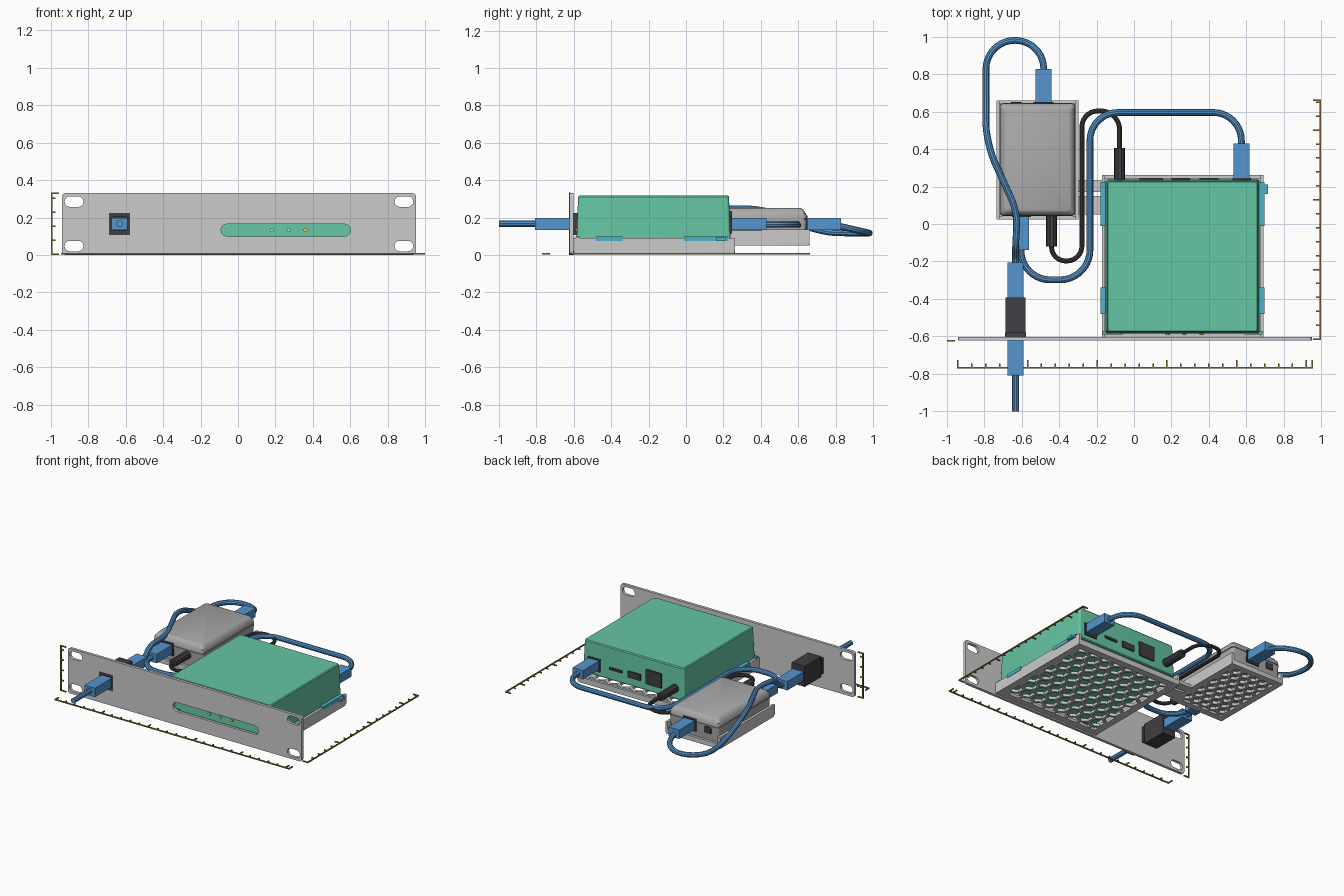
import bpy, bmesh, math
from mathutils import Vector, Matrix

if "Cube" in bpy.data.objects:
    bpy.data.objects.remove(bpy.data.objects["Cube"])


def mat(name, c):
    m = bpy.data.materials.new(name)
    m.diffuse_color = (*c, 1)
    m.use_nodes = True
    m.node_tree.nodes["Principled BSDF"].inputs["Base Color"].default_value = m.diffuse_color
    return m


GREEN = mat("green", (0.13, 0.56, 0.37))
BLUE = mat("blue", (0.09, 0.3, 0.61))
DARK = mat("dark", (0.05, 0.05, 0.055))
CYAN = mat("cyan", (0.08, 0.45, 0.6))
GOLD = mat("gold", (0.3, 0.21, 0.04))
YELLOW = mat("yellow", (0.85, 0.65, 0.05))
PALE = mat("pale_green", (0.35, 0.8, 0.6))
GREY = mat("grey", (0.4, 0.4, 0.4))


def add(name, mesh, m=None, smooth=False):
    ob = bpy.data.objects.new(name, mesh)
    bpy.context.collection.objects.link(ob)
    if m:
        mesh.materials.append(m)
    if smooth:
        bpy.ops.object.select_all(action='DESELECT')
        ob.select_set(True)
        bpy.context.view_layer.objects.active = ob
        bpy.ops.object.shade_smooth_by_angle()
    return ob


def boxes(name, spans, m=None):
    """One object from several (x0, x1, y0, y1, z0, z1) boxes."""
    bm = bmesh.new()
    for x0, x1, y0, y1, z0, z1 in spans:
        bmesh.ops.create_cube(bm, size=1, matrix=Matrix.Translation(
            ((x0 + x1) / 2, (y0 + y1) / 2, (z0 + z1) / 2)) @ Matrix.Diagonal(
            (x1 - x0, y1 - y0, z1 - z0, 1)))
    me = bpy.data.meshes.new(name)
    bm.to_mesh(me)
    return add(name, me, m)


def rrect(x0, x1, y0, y1, r, n=6):
    pts = []
    for k, (cx, cy) in enumerate([(x1 - r, y1 - r), (x0 + r, y1 - r), (x0 + r, y0 + r), (x1 - r, y0 + r)]):
        for i in range(n + 1):
            a = math.pi / 2 * (k + i / n)
            pts.append((cx + r * math.cos(a), cy + r * math.sin(a)))
    return pts


def curve_mesh(name, cu, matrix=Matrix()):
    ob = bpy.data.objects.new(name, cu)
    bpy.context.collection.objects.link(ob)
    dg = bpy.context.evaluated_depsgraph_get()
    me = bpy.data.meshes.new_from_object(ob.evaluated_get(dg))
    bpy.data.objects.remove(ob)
    me.transform(matrix)
    bm = bmesh.new()
    bm.from_mesh(me)
    bmesh.ops.remove_doubles(bm, verts=bm.verts, dist=1e-5)
    bmesh.ops.recalc_face_normals(bm, faces=bm.faces)
    bm.to_mesh(me)
    return me


def spline(cu, pts, cyclic):
    s = cu.splines.new('POLY')
    s.points.add(len(pts) - 1)
    for p, q in zip(s.points, pts):
        p.co = (*q, 0, 1) if len(q) == 2 else (*q, 1)
    s.use_cyclic_u = cyclic


def plate(name, loops, thick, matrix, m=None):
    """Flat plate: first loop is the outline, the rest are holes."""
    cu = bpy.data.curves.new(name, 'CURVE')
    cu.dimensions, cu.fill_mode, cu.extrude = '2D', 'BOTH', thick / 2
    for l in loops:
        spline(cu, l, True)
    return add(name, curve_mesh(name, cu, matrix), m, True)


def tube(name, pts, radius, m):
    """Cable through (point, corner trim) pairs with rounded corners."""
    P = [Vector(p) for p, _ in pts]
    path = [P[0]]
    for i in range(1, len(P) - 1):
        t = pts[i][1]
        a = P[i] + (P[i - 1] - P[i]).normalized() * t
        b = P[i] + (P[i + 1] - P[i]).normalized() * t
        c, d = a.lerp(P[i], 0.552), b.lerp(P[i], 0.552)
        for k in range(11):
            u = k / 10
            q = a * (1 - u)**3 + c * 3 * u * (1 - u)**2 + d * 3 * u * u * (1 - u) + b * u**3
            if (q - path[-1]).length > 1e-3:
                path.append(q)
    path.append(P[-1])
    cu = bpy.data.curves.new(name, 'CURVE')
    cu.dimensions, cu.bevel_depth, cu.bevel_resolution, cu.use_fill_caps = '3D', radius, 3, True
    spline(cu, path, False)
    return add(name, curve_mesh(name, cu), m, True)


def loft(name, x0, x1, y0, y1, r, levels, m=None):
    """Rounded box from (z, inset) levels."""
    bm = bmesh.new()
    rings = [[bm.verts.new((x, y, z)) for x, y in
              rrect(x0 + i, x1 - i, y0 + i, y1 - i, r)] for z, i in levels]
    n = len(rings[0])
    for a, b in zip(rings, rings[1:]):
        for k in range(n):
            bm.faces.new((a[k], a[(k + 1) % n], b[(k + 1) % n], b[k]))
    bm.faces.new(rings[-1])
    bm.faces.new(rings[0][::-1])
    me = bpy.data.meshes.new(name)
    bm.to_mesh(me)
    return add(name, me, m, True)


def clip(poly, axis, lim, sign):
    out = []
    for p, q in zip(poly, poly[1:] + poly[:1]):
        dp, dq = sign * (lim - p[axis]), sign * (lim - q[axis])
        if dp >= 0:
            out.append(p)
        if dp * dq < 0:
            t = dp / (dp - dq)
            out.append((p[0] + (q[0] - p[0]) * t, p[1] + (q[1] - p[1]) * t))
    return out


def honeycomb(x0, x1, y0, y1, pitch, gap):
    """Hexagonal holes trimmed to a rectangle."""
    R, cells, row = (pitch - gap) / math.sqrt(3), [], 0
    y = y0
    while y < y1 + R:
        x = x0 + (row % 2) * pitch / 2
        while x < x1 + pitch:
            h = [(x + R * math.sin(k * math.pi / 3), y + R * math.cos(k * math.pi / 3)) for k in range(6)]
            for args in ((0, x1, 1), (0, x0, -1), (1, y1, 1), (1, y0, -1)):
                h = clip(h, *args) if h else h
            if len(h) > 2:
                xs, ys = [p[0] for p in h], [p[1] for p in h]
                if max(xs) - min(xs) > 0.012 and max(ys) - min(ys) > 0.012:
                    cells.append(h)
            x += pitch
        y += pitch * math.sqrt(3) / 2
        row += 1
    return cells


# Front panel with corner slots, indicator slot and jack opening
holes = [rrect(sx * 0.88 + 0.005 - 0.05, sx * 0.88 + 0.055, z - 0.028, z + 0.028, 0.0275)
         for sx in (-1, 1) for z in (0.048, 0.285)]
holes += [rrect(-0.09, 0.60, 0.1, 0.165, 0.032), rrect(-0.688, -0.575, 0.108, 0.225, 0.001, 1)]
plate("front_panel", [rrect(-0.94, 0.95, 0, 0.33, 0.02)] + holes, 0.02,
      Matrix.Translation((0, -0.612, 0)) @ Matrix.Rotation(math.pi / 2, 4, 'X'))


# Trays: honeycomb floor, side walls and low end lips
def tray(name, x0, x1, y0, y1, z, top, lip, rim):
    fl = honeycomb(x0 + rim, x1 - rim, y0 + rim, y1 - rim, 0.1 if x1 - x0 > 0.6 else 0.075, 0.018)
    plate(name + "_floor", [rrect(x0, x1, y0, y1, 0.01, 2)] + fl, 0.02, Matrix.Translation((0, 0, z + 0.01)))
    w = 0.018
    boxes(name + "_walls", [(x0, x0 + w, y0, y1, z + .01, top), (x1 - w, x1, y0, y1, z + .01, top),
                            (x0, x1, y0, y0 + w, z + .01, lip), (x0, x1, y1 - w, y1, z + .01, lip)])


tray("main_tray", -0.172, 0.692, -0.603, 0.262, 0.01, 0.09, 0.05, 0.05)
tray("side_tray", -0.735, -0.295, 0.025, 0.66, 0.05, 0.135, 0.085, 0.045)
boxes("tray_bridge", [(-0.30, -0.165, 0.05, 0.15, 0.05, 0.075), (-0.30, -0.165, 0.17, 0.235, 0.05, 0.075)])

# Retaining clips around the main box
clips = [(xa, xb, ya, yb, 0.075, 0.1) for xa, xb in ((-0.18, -0.148), (0.665, 0.695))
         for ya, yb in ((-0.48, -0.34), (-0.01, 0.225))]
clips += [(-0.17, -0.06, -0.59, -0.57, 0.06, 0.1), (0.59, 0.685, -0.59, -0.57, 0.06, 0.1),
          (0.685, 0.715, 0.16, 0.21, 0.075, 0.095)]
boxes("retaining_clips", clips, CYAN)

# Main box with rear ports and front indicator lights
loft("main_box", -0.152, 0.67, -0.585, 0.238, 0.015, [(0.08, 0.006), (0.086, 0), (0.31, 0.008), (0.317, 0.014)], GREEN)
boxes("main_box_ports", [(0.03, 0.155, 0.2, 0.245, 0.13, 0.235), (0.2, 0.3, 0.2, 0.245, 0.14, 0.185),
                         (0.35, 0.45, 0.2, 0.245, 0.155, 0.172), (0.525, 0.625, 0.2, 0.245, 0.115, 0.205)], DARK)
for i, m in enumerate((PALE, PALE, YELLOW)):
    tube(f"indicator_light_{i}", [((0.18 + 0.09 * i, -0.56, 0.133), 0), ((0.18 + 0.09 * i, -0.592, 0.133), 0)], 0.011, m)

# Small grey box with chamfered lid, seam and ports
loft("small_box", -0.717, -0.313, 0.043, 0.645, 0.02,
     [(0.07, 0.006), (0.19, 0), (0.19, 0.006), (0.196, 0.006), (0.196, 0), (0.222, 0.003), (0.245, 0.02), (0.25, 0.03)], GREY)
boxes("small_box_ports", [(-0.535, -0.43, 0.62, 0.65, 0.12, 0.21), (-0.655, -0.6, 0.62, 0.65, 0.135, 0.18),
                          (-0.65, -0.55, 0.038, 0.06, 0.12, 0.21)], DARK)

# Panel jack: open frame at the front, solid body behind
boxes("panel_jack", [(-0.685, -0.578, -0.58, -0.392, 0.09, 0.24), (-0.688, -0.672, -0.622, -0.58, 0.108, 0.225),
                     (-0.591, -0.575, -0.622, -0.58, 0.108, 0.225), (-0.688, -0.575, -0.622, -0.58, 0.108, 0.13),
                     (-0.688, -0.575, -0.622, -0.58, 0.203, 0.225)], DARK)

# Network plugs
for nm, x, y0, y1 in (("front_plug", -0.632, -0.808, -0.59), ("jack_plug", -0.632, -0.4, -0.205),
                      ("small_box_plug_front", -0.603, -0.14, 0.045), ("small_box_plug_rear", -0.482, 0.645, 0.828),
                      ("main_box_plug", 0.573, 0.235, 0.43)):
    boxes(nm, [(x - 0.043, x + 0.043, y0, y1, 0.133, 0.198)], BLUE)

# Network cables
Z = 0.164
tube("front_cable", [((-0.632, -1.0, Z + .003), 0), ((-0.632, -0.8, Z + .003), 0)], 0.018, BLUE)
tube("loop_cable", [((-0.632, -0.21, Z), 0), ((-0.632, -0.18, Z), 0.02), ((-0.632, -0.11, 0.235), 0.04),
                    ((-0.62, 0.06, 0.245), 0.08), ((-0.79, 0.43, 0.248), 0.12), ((-0.79, 0.72, 0.118), 0.1),
                    ((-0.79, 0.98, 0.117), 0.154), ((-0.482, 0.98, 0.117), 0.153), ((-0.482, 0.82, Z - .01), 0)], 0.018, BLUE)
tube("link_cable", [((-0.603, -0.13, Z), 0), ((-0.603, -0.298, Z), 0.155), ((-0.235, -0.298, Z), 0.16),
                    ((-0.235, 0.595, Z), 0.15), ((0.573, 0.595, Z), 0.15), ((0.573, 0.42, Z), 0)], 0.018, BLUE)

# Power cable with round plugs
Y = 0.158
tube("power_cable", [((-0.44, -0.1, Y), 0), ((-0.44, -0.197, Y), 0.075), ((-0.278, -0.197, Y), 0.08),
                     ((-0.278, 0.603, Y), 0.085), ((-0.077, 0.603, Y), 0.1), ((-0.077, 0.39, Y), 0)], 0.013, DARK)
tube("power_plug_small_box", [((-0.44, 0.05, Y), 0), ((-0.44, -0.12, Y), 0)], 0.03, DARK)
tube("power_plug_main_box", [((-0.077, 0.225, Y), 0), ((-0.077, 0.405, Y), 0)], 0.03, DARK)


# Measuring rulers: long tick every fifth step
def ruler(name, origin, along, tick, length, step=0.0744):
    o, a, t = Vector(origin), Vector(along), Vector(tick)
    spans = []

    def bar(p, q):
        lo = [min(u, v) - 0.004 for u, v in zip(p, q)]
        hi = [max(u, v) + 0.004 for u, v in zip(p, q)]
        spans.append((lo[0], hi[0], lo[1], hi[1], lo[2], hi[2]))
    bar(o, o + a * length)
    for i in range(int(length / step) + 1):
        p = o + a * i * step
        bar(p, p + t * (0.036 if i % 5 == 0 else 0.018))
    bar(o + a * length, o + a * length + t * 0.036)
    boxes(name, spans, GOLD)


ruler("width_ruler", (-0.94, -0.767, 0.006), (1, 0, 0), (0, 1, 0), 1.89)
ruler("depth_ruler", (0.994, -0.615, 0.006), (0, 1, 0), (-1, 0, 0), 1.275)
ruler("height_ruler", (-0.995, -0.622, 0.004), (0, 0, 1), (1, 0, 0), 0.325)
